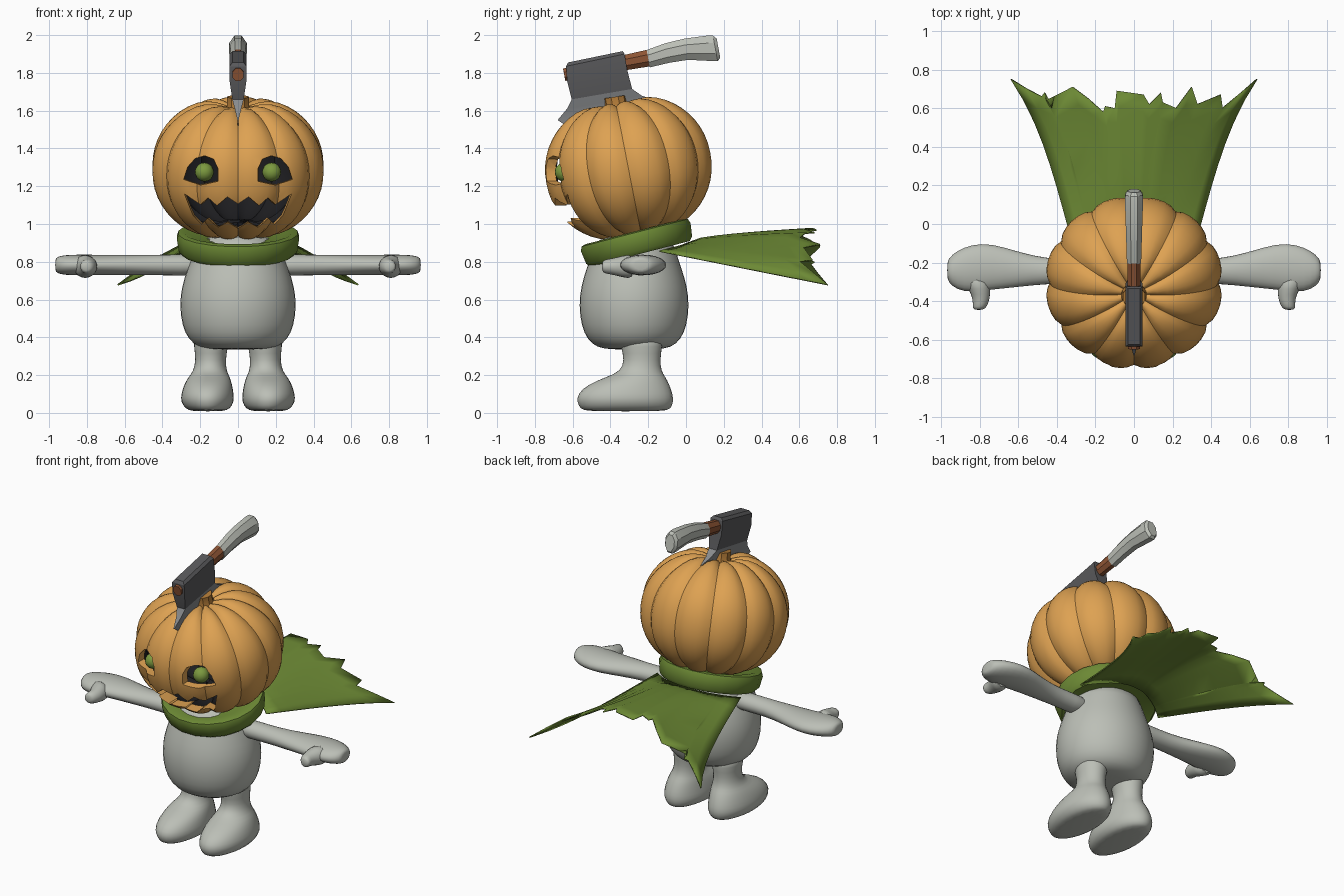
import bpy, bmesh, math
from mathutils import Vector, Matrix

if "Cube" in bpy.data.objects:
    bpy.data.objects.remove(bpy.data.objects["Cube"])


def material(name, rgb):
    m = bpy.data.materials.new(name)
    m.diffuse_color = (*rgb, 1)
    m.use_nodes = True
    m.node_tree.nodes["Principled BSDF"].inputs["Base Color"].default_value = m.diffuse_color
    return m


ORANGE = material("pumpkin orange", (.73, .36, .085))
BLACK = material("hollow black", (.012, .012, .014))
GREY = material("pale grey", (.50, .52, .47))
GREEN = material("cloth green", (.15, .25, .035))
IRIS = material("eye green", (.20, .32, .05))
IRON = material("dark iron", (.10, .10, .105))
STEEL = material("light steel", (.25, .26, .27))
WOOD = material("brown wood", (.27, .09, .035))
STEM = material("stem brown", (.45, .20, .04))


def finish(name, bm, mats, angle=35, recalc=True):
    if recalc:
        bmesh.ops.recalc_face_normals(bm, faces=bm.faces[:])
    me = bpy.data.meshes.new(name)
    bm.to_mesh(me)
    bm.free()
    for m in mats:
        me.materials.append(m)
    ob = bpy.data.objects.new(name, me)
    bpy.context.collection.objects.link(ob)
    bpy.ops.object.select_all(action='DESELECT')
    ob.select_set(True)
    bpy.context.view_layer.objects.active = ob
    if angle:
        bpy.ops.object.shade_smooth_by_angle(angle=math.radians(angle))
    return ob


def skin(bm, rings, caps=True):
    """Bridge a list of closed point rings."""
    vs = [[bm.verts.new(p) for p in r] for r in rings]
    n = len(vs[0])
    for a, b in zip(vs, vs[1:]):
        for i in range(n):
            bm.faces.new((a[i], a[(i + 1) % n], b[(i + 1) % n], b[i]))
    if caps:
        bm.faces.new(vs[0][::-1])
        bm.faces.new(vs[-1])


def loft(name, rings, mat, sub=0, angle=35):
    bm = bmesh.new()
    skin(bm, rings)
    ob = finish(name, bm, [mat], angle)
    if sub:
        ob.modifiers.new("round", 'SUBSURF').levels = sub
        ob.modifiers["round"].render_levels = sub
    return ob


def oval(c, u, v, n=16):
    """Ellipse around c spanned by half-axes u and v."""
    c, u, v = Vector(c), Vector(u), Vector(v)
    return [c + u * math.cos(2 * math.pi * (i + .5) / n) + v * math.sin(2 * math.pi * (i + .5) / n)
            for i in range(n)]


# pumpkin head: ribbed outer skin and dark inner skin, tilted forward
TILT = Matrix.Translation((0, -.305, 1.295)) @ Matrix.Rotation(math.radians(11), 4, 'X')


def pumpkin_rings(scale):
    rings = []
    for j in range(1, 26):
        t = math.pi * j / 26
        rad = .462 * math.sin(t) ** .92
        z = .385 * math.copysign(abs(math.cos(t)) ** .95, math.cos(t))
        z -= math.copysign(.06 * math.exp(-(rad / .13) ** 2), z)
        ring = []
        for i in range(72):
            a = 2 * math.pi * i / 72
            f = scale * (.945 + .055 * abs(math.sin(6 * a)) ** .6)
            ring.append(TILT @ Vector((rad * f * math.cos(a), rad * f * .975 * math.sin(a), z * f)))
        rings.append(ring)
    return rings


bm = bmesh.new()
skin(bm, pumpkin_rings(1))
outer = len(bm.faces)
skin(bm, pumpkin_rings(.89))
bmesh.ops.recalc_face_normals(bm, faces=bm.faces[:])
bm.faces.ensure_lookup_table()
inner_faces = bm.faces[outer:]
bmesh.ops.reverse_faces(bm, faces=inner_faces)
for f in inner_faces:
    f.material_index = 1
head = finish("pumpkin_head", bm, [ORANGE, BLACK], None, recalc=False)

# carved eyes and mouth: prisms that narrow inward
EYE = [(.10, 1.22), (.10, 1.29), (.125, 1.345), (.175, 1.365), (.23, 1.35),
       (.275, 1.30), (.30, 1.225), (.20, 1.195)]
upper = [(0, 1.105), (.06, 1.145), (.12, 1.095), (.17, 1.14), (.22, 1.10), (.315, 1.165)]
lower = [(.27, 1.035), (.225, .98), (.18, 1.02), (.12, .965), (.06, 1.0)]
MOUTH = upper + lower + [(0, .955)] + [(-x, z) for x, z in lower[::-1] + upper[:0:-1]]


def carve(outline, cx, cz, taper):
    rings = [[(cx + (x - cx) * s, y, cz + (z - cz) * s) for x, z in outline]
             for y, s in ((-.85, 1), (-.40, taper))]
    cutter = loft("carving_cutter", rings, ORANGE, angle=None)
    cutter.hide_render = True
    mod = head.modifiers.new("carve", 'BOOLEAN')
    mod.operation, mod.solver, mod.object = 'DIFFERENCE', 'EXACT', cutter
    bpy.context.view_layer.objects.active = head
    bpy.ops.object.modifier_apply(modifier=mod.name)
    bpy.data.objects.remove(cutter)


carve(EYE, .19, 1.32, .75)
carve([(-x, z) for x, z in EYE], -.19, 1.32, .75)
carve(MOUTH, 0, 1.12, .80)
bpy.ops.object.select_all(action='DESELECT')
head.select_set(True)
bpy.context.view_layer.objects.active = head
bpy.ops.object.shade_smooth_by_angle(angle=math.radians(30))

# stem
loft("stem", [oval(TILT @ Vector((0, 0, z)), (r, 0, 0), (0, r, r * .15), 10)
              for z, r in ((.28, .085), (.34, .06), (.385, .06))], STEM, angle=25)

# body
loft("body", [oval((0, -.275, z), (r * 1.06, 0, 0), (0, r, 0), 20) for z, r in
              ((.335, .12), (.345, .20), (.39, .252), (.46, .283), (.57, .297), (.67, .285),
               (.76, .257), (.85, .225), (.95, .20))], GREY, sub=1, angle=60)

ARM = [(.18, -.245, .07, .06), (.30, -.245, .066, .058), (.46, -.245, .068, .056),
       (.60, -.235, .095, .056), (.74, -.22, .125, .056), (.84, -.23, .13, .058),
       (.92, -.24, .105, .055), (.96, -.24, .065, .045), (.968, -.24, .04, .03)]
LEG = [(.008, .16, -.32, .085, .215), (.02, .16, -.32, .12, .245), (.06, .162, -.322, .145, .262),
       (.10, .162, -.322, .142, .258), (.15, .158, -.305, .130, .222), (.19, .153, -.265, .112, .160),
       (.22, .148, -.238, .090, .110), (.28, .145, -.232, .080, .096), (.35, .143, -.235, .092, .112),
       (.42, .14, -.24, .10, .12)]
for side, s in (("right", 1), ("left", -1)):
    # arm with a flattened mitten hand and a thumb
    loft(side + "_arm", [oval((s * x, y, .783), (0, ry, 0), (0, 0, rz), 12)
                         for x, y, ry, rz in ARM], GREY, sub=1, angle=60)
    loft(side + "_thumb", [oval((s * x, y, .775), (r, 0, 0), (0, 0, r), 10) for x, y, r in
                           ((.82, -.27, .075), (.80, -.34, .06), (.79, -.39, .045),
                            (.80, -.43, .04), (.805, -.446, .025))], GREY, sub=1, angle=60)
    # leg and foot
    loft(side + "_leg", [oval((s * x, y, z), (rx, 0, 0), (0, ry, 0)) for z, x, y, rx, ry in LEG],
         GREY, sub=1, angle=60)
    # glowing eyeball
    bm = bmesh.new()
    bmesh.ops.create_uvsphere(bm, u_segments=16, v_segments=10, radius=.05,
                              matrix=Matrix.Translation((s * .178, -.645, 1.275)))
    finish(side + "_eyeball", bm, [IRIS])

# collar scarf: tilted padded band
CT = Matrix.Translation((0, -.258, .90)) @ Matrix.Rotation(math.radians(14.5), 4, 'X')
loft("scarf_collar", [[CT @ p for p in oval((0, 0, z), (r * 1.08, 0, 0), (0, r, 0), 20)] for z, r in
                      ((-.045, .22), (-.06, .275), (-.04, .293), (.03, .303), (.055, .295),
                       (.062, .27), (.045, .22))], GREEN, angle=40)

# tattered cape: columns swept from the collar to a ragged hem
HEM = [(-.64, .75), (-.56, .70), (-.48, .66), (-.465, .68), (-.455, .64), (-.32, .71), (-.24, .65),
       (-.16, .58), (-.15, .61), (-.10, .60), (-.09, .69), (.05, .67), (.08, .62), (.14, .68),
       (.15, .63), (.22, .60), (.30, .71), (.33, .62), (.45, .67), (.46, .60), (.56, .68), (.64, .75)]
bm = bmesh.new()
ROWS = 8
cols = []
for hx, hy in HEM:
    u = hx / .64
    y0 = .0 - .14 * u * u
    col = []
    for k in range(ROWS + 1):
        v = k / ROWS
        mid, edge = .90 + .085 * v ** .5, .86 - .18 * v
        col.append(bm.verts.new((u * (.31 + .24 * v + .09 * v ** 4), y0 + (hy - y0) * v,
                                 mid + (edge - mid) * abs(u) ** 1.6)))
    cols.append(col)
for a, b in zip(cols, cols[1:]):
    for k in range(ROWS):
        bm.faces.new((a[k], b[k], b[k + 1], a[k + 1]))
cape = finish("cape", bm, [GREEN], 40)
cape.modifiers.new("cloth", 'SOLIDIFY').thickness = .008


# hatchet head: (front y, front z, back y, back z, half thickness)
def wedge(name, rows, mat):
    loft(name, [[(-t, y0, z0), (t, y0, z0), (t, y1, z1), (-t, y1, z1)]
                for y0, z0, y1, z1, t in rows], mat, angle=20)


wedge("hatchet_head", [(-.625, 1.855, -.335, 1.915, .03), (-.635, 1.835, -.325, 1.90, .045),
                       (-.63, 1.76, -.31, 1.81, .045), (-.605, 1.66, -.285, 1.715, .03)], IRON)
wedge("hatchet_blade", [(-.605, 1.66, -.285, 1.715, .03), (-.63, 1.61, -.235, 1.68, .017),
                        (-.68, 1.55, -.16, 1.655, .003), (-.56, 1.47, -.25, 1.54, .001)], STEEL)


# hatchet handle: (y, z, half height, half width)
def rod(name, rows, mat):
    loft(name, [oval((0, y, z), (w * 1.08, 0, 0), (0, -.2 * h, h * 1.08), 8)
                for y, z, h, w in rows], mat, angle=30)


rod("wooden_handle", [(-.645, 1.79, .033, .03), (-.45, 1.83, .036, .032),
                      (-.19, 1.88, .044, .034)], WOOD)
rod("handle_grip", [(-.20, 1.875, .046, .037), (-.10, 1.905, .052, .04), (.0, 1.925, .056, .043),
                    (.12, 1.93, .067, .047), (.155, 1.93, .067, .045), (.172, 1.93, .052, .032)], GREY)
